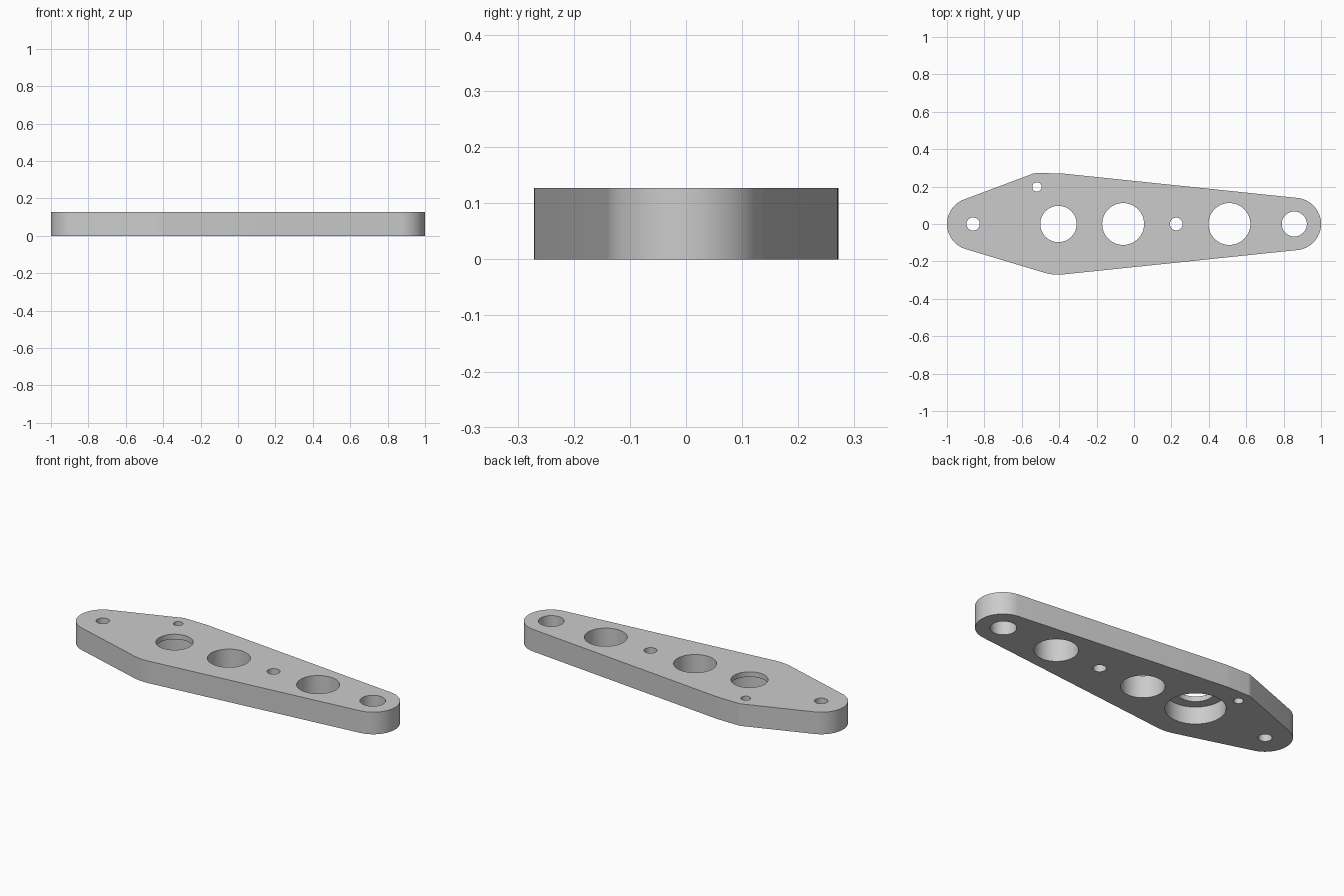
import bpy, bmesh, math

cube = bpy.data.objects.get("Cube")
if cube:
    bpy.data.objects.remove(cube, do_unlink=True)

HEIGHT = 0.127
# Bosses whose taut outline forms the plate: x, y, radius
BOSSES = [(-0.86, 0, 0.14), (-0.405, 0, 0.271), (-0.52, 0.2, 0.072), (0.86, 0, 0.14)]
# Through holes: name, x, y, radius
HOLES = [
    ("left_pin_hole", 0.857, 0, 0.067),
    ("left_large_hole", 0.51, 0, 0.112),
    ("small_middle_hole", 0.226, 0, 0.034),
    ("centre_large_hole", -0.058, 0, 0.112),
    ("bearing_hole", -0.404, 0, 0.097),
    ("right_pin_hole", -0.86, 0, 0.035),
    ("corner_pin_hole", -0.519, 0.198, 0.025),
]

metal = bpy.data.materials.new("light_grey_metal")
metal.use_nodes = True
colour = (0.6, 0.6, 0.6, 1)
metal.diffuse_color = colour
metal.node_tree.nodes["Principled BSDF"].inputs["Base Color"].default_value = colour


def prism(name, points, z0, z1):
    """Extrude a closed outline from z0 to z1."""
    bm = bmesh.new()
    base = bm.faces.new([bm.verts.new((x, y, z0)) for x, y in points])
    top = bmesh.ops.extrude_face_region(bm, geom=[base], use_keep_orig=True)
    moved = [v for v in top["geom"] if isinstance(v, bmesh.types.BMVert)]
    bmesh.ops.translate(bm, verts=moved, vec=(0, 0, z1 - z0))
    bmesh.ops.recalc_face_normals(bm, faces=bm.faces)
    mesh = bpy.data.meshes.new(name)
    bm.to_mesh(mesh)
    bm.free()
    mesh.materials.append(metal)
    obj = bpy.data.objects.new(name, mesh)
    bpy.context.collection.objects.link(obj)
    return obj


def circle(x, y, r, n=64):
    return [(x + r * math.cos(math.tau * i / n), y + r * math.sin(math.tau * i / n))
            for i in range(n)]


def taut_outline(circles, n=144):
    """Convex outline: the furthest circle point in each direction."""
    points = []
    for i in range(n):
        c, s = math.cos(math.tau * i / n), math.sin(math.tau * i / n)
        x, y, r = max(circles, key=lambda k: k[0] * c + k[1] * s + k[2])
        points.append((x + r * c, y + r * s))
    return points


# Plate body
plate = prism("link_plate", taut_outline(BOSSES), 0, HEIGHT)

# Holes, plus the wide bearing recess in the underside
cutters = [prism(n + "_cutter", circle(x, y, r), -0.1, HEIGHT + 0.1) for n, x, y, r in HOLES]
cutters.append(prism("bearing_recess_cutter", circle(-0.404, 0, 0.154), -0.1, 0.098))
for cutter in cutters:
    cutter.hide_render = True
    mod = plate.modifiers.new(cutter.name, "BOOLEAN")
    mod.operation = "DIFFERENCE"
    mod.solver = "EXACT"
    mod.object = cutter

# Apply the cuts and drop the cutters
bpy.context.view_layer.update()
cut_mesh = bpy.data.meshes.new_from_object(
    plate.evaluated_get(bpy.context.evaluated_depsgraph_get()))
plate.modifiers.clear()
plate.data = cut_mesh
plate.data.name = "link_plate"
for cutter in cutters:
    bpy.data.objects.remove(cutter, do_unlink=True)

# Smooth curved walls, sharp rims
bpy.ops.object.select_all(action="DESELECT")
plate.select_set(True)
bpy.context.view_layer.objects.active = plate
bpy.ops.object.shade_smooth_by_angle(angle=math.radians(30))
